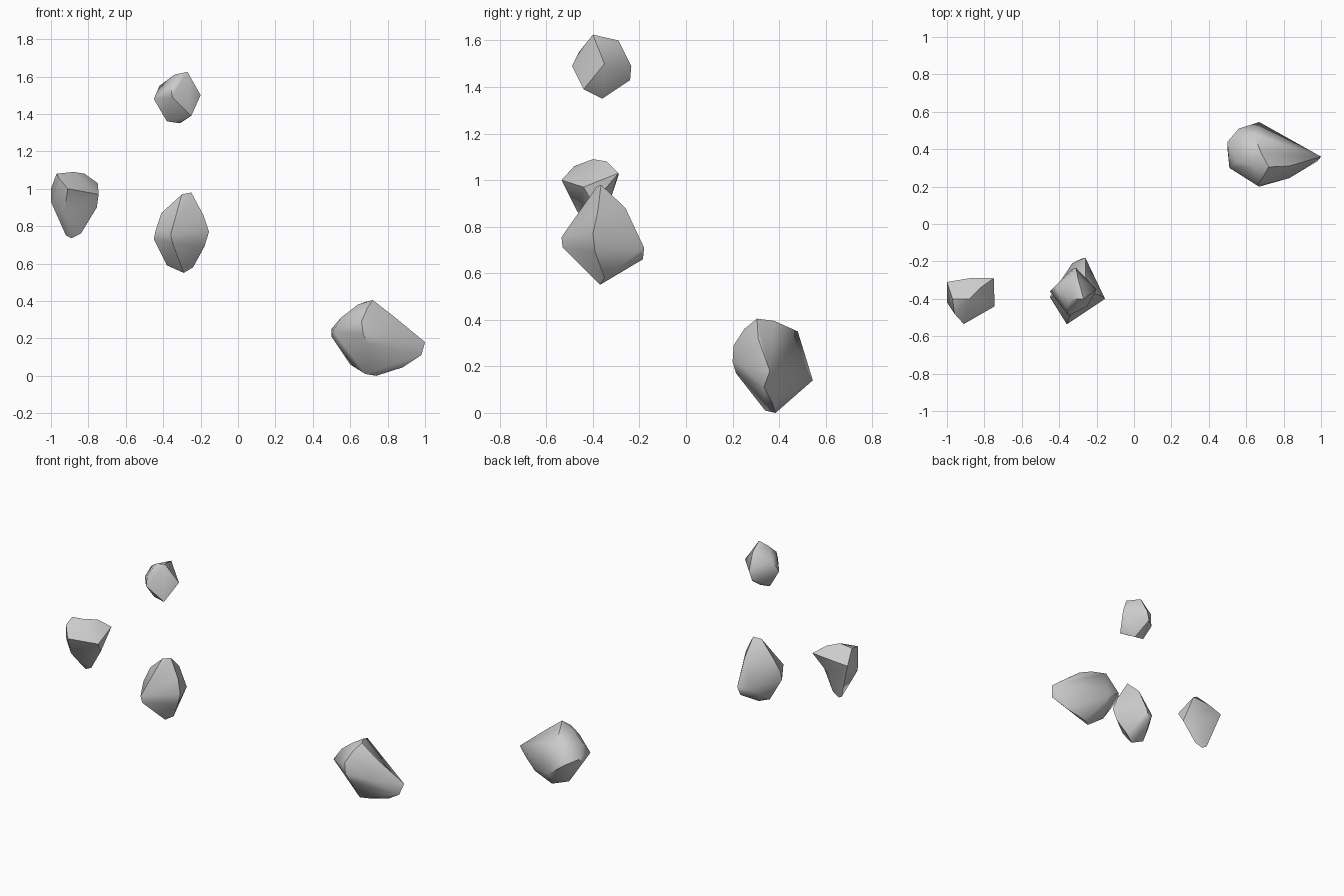
import bpy, bmesh, math
from mathutils import Vector

if "Cube" in bpy.data.objects:
    bpy.data.objects.remove(bpy.data.objects["Cube"])


def rock(name, pts, centre=None):
    """Wrap a skin round a few corner points (in hundredths of a unit).
    With a centre the skin is spanned over directions, which allows dents."""
    real = [Vector(p) / 100 for p in pts]
    bm = bmesh.new()
    if centre:
        c = Vector(centre) / 100
        target = {}
        for p in real:
            target[bm.verts.new((p - c).normalized())] = p
    else:
        for p in real:
            bm.verts.new(p)
    res = bmesh.ops.convex_hull(bm, input=bm.verts[:])
    if centre:
        for v, p in target.items():
            v.co = p
    loose = [v for v in bm.verts if not v.link_faces]
    bmesh.ops.delete(bm, geom=loose, context='VERTS')
    bmesh.ops.recalc_face_normals(bm, faces=bm.faces[:])
    me = bpy.data.meshes.new(name)
    bm.to_mesh(me)
    bm.free()
    ob = bpy.data.objects.new(name, me)
    bpy.context.collection.objects.link(ob)
    bpy.ops.object.select_all(action='DESELECT')
    ob.select_set(True)
    bpy.context.view_layer.objects.active = ob
    bpy.ops.object.shade_smooth_by_angle(angle=math.radians(45))
    return ob


# small rock at the top
rock("top_rock", [
    (-27, -40, 162.5), (-30, -29, 160), (-20, -35, 150), (-31, -23.5, 149),
    (-33, -24, 143), (-31, -36, 135), (-38, -36, 136), (-25, -44, 139),
    (-45, -36, 148), (-42, -33, 155), (-35, -49, 149), (-36, -46, 155),
    (-34, -40, 161)])

# left rock, tapering to the bottom, slightly dented
rock("left_rock", [
    (-97, -40, 108), (-88, -40, 109), (-82, -34, 108), (-75, -29, 103),
    (-74.5, -44, 97), (-75.5, -40, 90), (-88, -29, 102), (-100, -31, 100),
    (-96, -48, 106), (-100, -42, 93), (-91, -53.5, 100), (-89, -37, 73.5),
    (-84, -38, 76), (-92, -36, 75), (-93, -47, 87), (-84, -33, 90)],
    centre=(-88, -39, 94))

# middle rock
rock("middle_rock", [
    (-25, -36.5, 98), (-30, -38.5, 97), (-15.5, -40, 77), (-18.5, -38, 86),
    (-26, -26, 88), (-26, -18, 71), (-28, -18.5, 66), (-33, -21, 70),
    (-18, -39, 69), (-24, -35, 58), (-29, -37, 55), (-38, -36, 59),
    (-45, -39, 73), (-44, -39, 78), (-41, -36, 87), (-36, -53.5, 75.5),
    (-35, -53, 71)])

# large rock on the ground, pointed to the right
rock("ground_rock", [
    (72, 30.5, 40.5), (68, 38, 39.5), (64, 31, 38), (64, 48, 35),
    (55, 33, 31), (50, 44, 25), (50, 40, 21), (51, 30, 24), (56, 51, 22),
    (67, 54.5, 14), (60, 40, 6), (68, 34, 1), (74, 38.5, 0), (88, 37, 4.5),
    (98, 33.5, 11), (100, 36, 18), (83, 24.5, 20), (67, 20, 22),
    (66, 20.5, 29), (70, 21.5, 17), (69, 25, 36), (83, 31, 32)])
